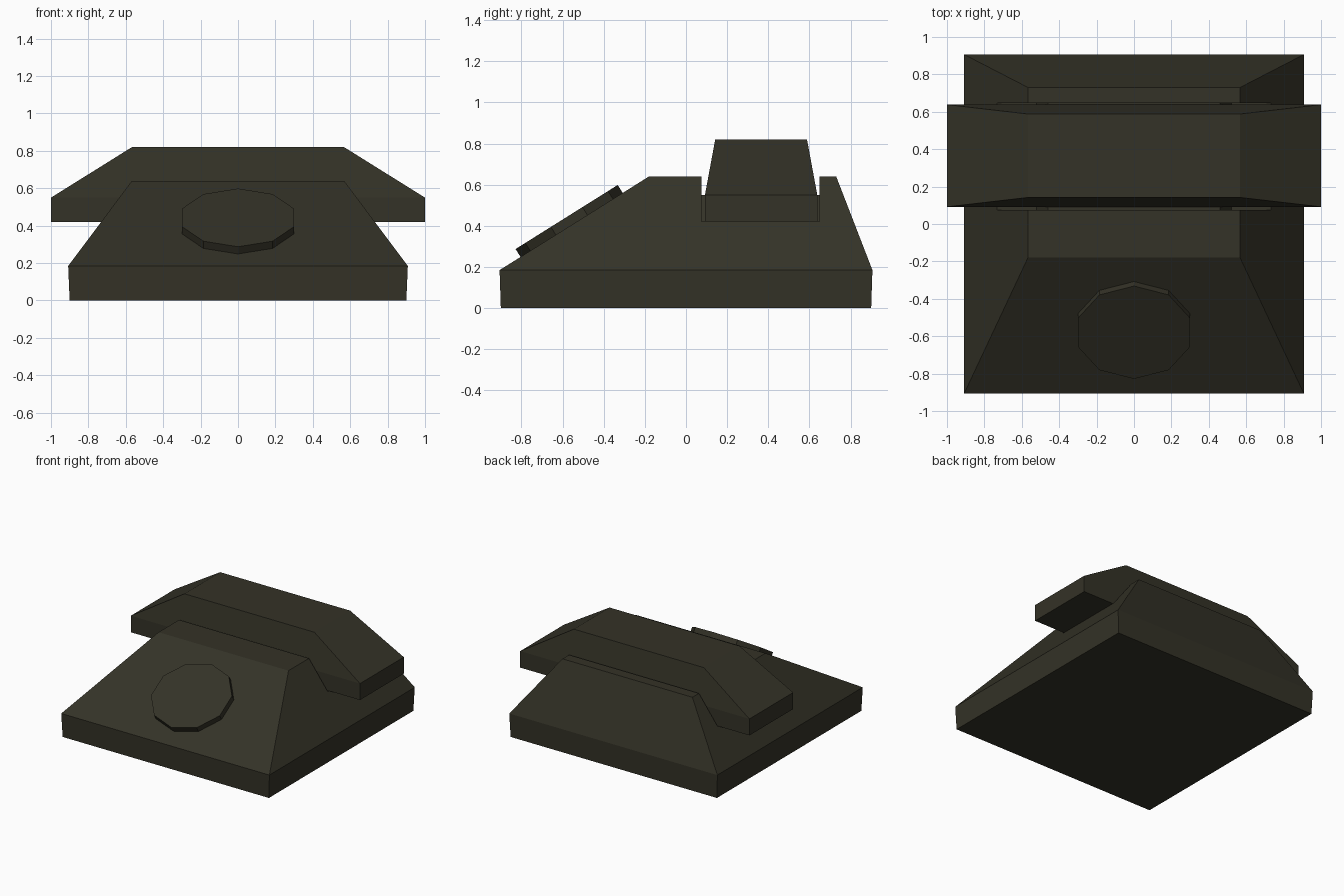
import bpy, bmesh, math
from mathutils import Matrix, Vector

if "Cube" in bpy.data.objects:
    bpy.data.objects.remove(bpy.data.objects["Cube"])

mat = bpy.data.materials.new("dark olive")
mat.diffuse_color = (0.034, 0.032, 0.020, 1)
mat.use_nodes = True
mat.node_tree.nodes["Principled BSDF"].inputs["Base Color"].default_value = mat.diffuse_color


def make(name, verts, faces):
    me = bpy.data.meshes.new(name)
    me.from_pydata(verts, [], faces)
    bm = bmesh.new()
    bm.from_mesh(me)
    bmesh.ops.recalc_face_normals(bm, faces=bm.faces)
    bm.to_mesh(me)
    bm.free()
    me.materials.append(mat)
    ob = bpy.data.objects.new(name, me)
    bpy.context.collection.objects.link(ob)
    return ob


def loft(name, rings):
    """Skin equal-length rings and cap both ends."""
    n = len(rings[0])
    verts = [v for r in rings for v in r]
    faces = [tuple(range(n)), tuple(range(len(verts) - n, len(verts)))]
    for k in range(len(rings) - 1):
        for i in range(n):
            j = (i + 1) % n
            faces.append((k * n + i, k * n + j, (k + 1) * n + j, (k + 1) * n + i))
    return make(name, verts, faces)


def rect(x, y0, y1, z):
    return [(-x, y0, z), (x, y0, z), (x, y1, z), (-x, y1, z)]


# Body: low plinth with a sloped upper part
body = loft("body", [rect(0.90, -0.90, 0.90, 0),
                     rect(0.908, -0.906, 0.906, 0.185),
                     rect(0.567, -0.18, 0.73, 0.64)])

# Cradle slot, with a raised middle
under = [(-1, 0.42), (-0.52, 0.42), (-0.46, 0.55), (0.46, 0.55), (0.52, 0.42), (1, 0.42)]
slot = [(x * 1.2 if abs(x) == 1 else x, z) for x, z in under] + [(1.2, 1), (-1.2, 1)]
cutter = loft("slot_cutter", [[(x, y, z) for x, z in slot] for y in (0.075, 0.648)])
cutter.hide_render = True
cutter.hide_set(True)
mod = body.modifiers.new("cradle_slot", 'BOOLEAN')
mod.object = cutter
mod.operation = 'DIFFERENCE'
mod.solver = 'EXACT'

# Handset: ear blocks below, tapered grip above
grip = loft("handset_grip", [rect(1.0, 0.092, 0.638, 0.55),
                             rect(0.567, 0.142, 0.588, 0.82)])
for s, side in ((-1, "left"), (1, "right")):
    prof = [(0.52, 0.42), (1.0, 0.42), (1.0, 0.55), (0.46, 0.55)]
    loft("handset_end_" + side, [[(s * x, y, z) for x, z in prof] for y in (0.092, 0.638)])

# Dial: ten-sided plate lying on the front slope
tilt = math.atan2(0.455, 0.726)
place = Matrix.Translation((0, -0.58, 0.443)) @ Matrix.Rotation(tilt, 4, 'X')
rings = []
for z in (-0.06, 0):
    rings.append([place @ Vector((0.315 * math.sin(i * math.tau / 10),
                                  0.293 * math.cos(i * math.tau / 10), z))
                  for i in range(10)])
loft("dial", rings)
